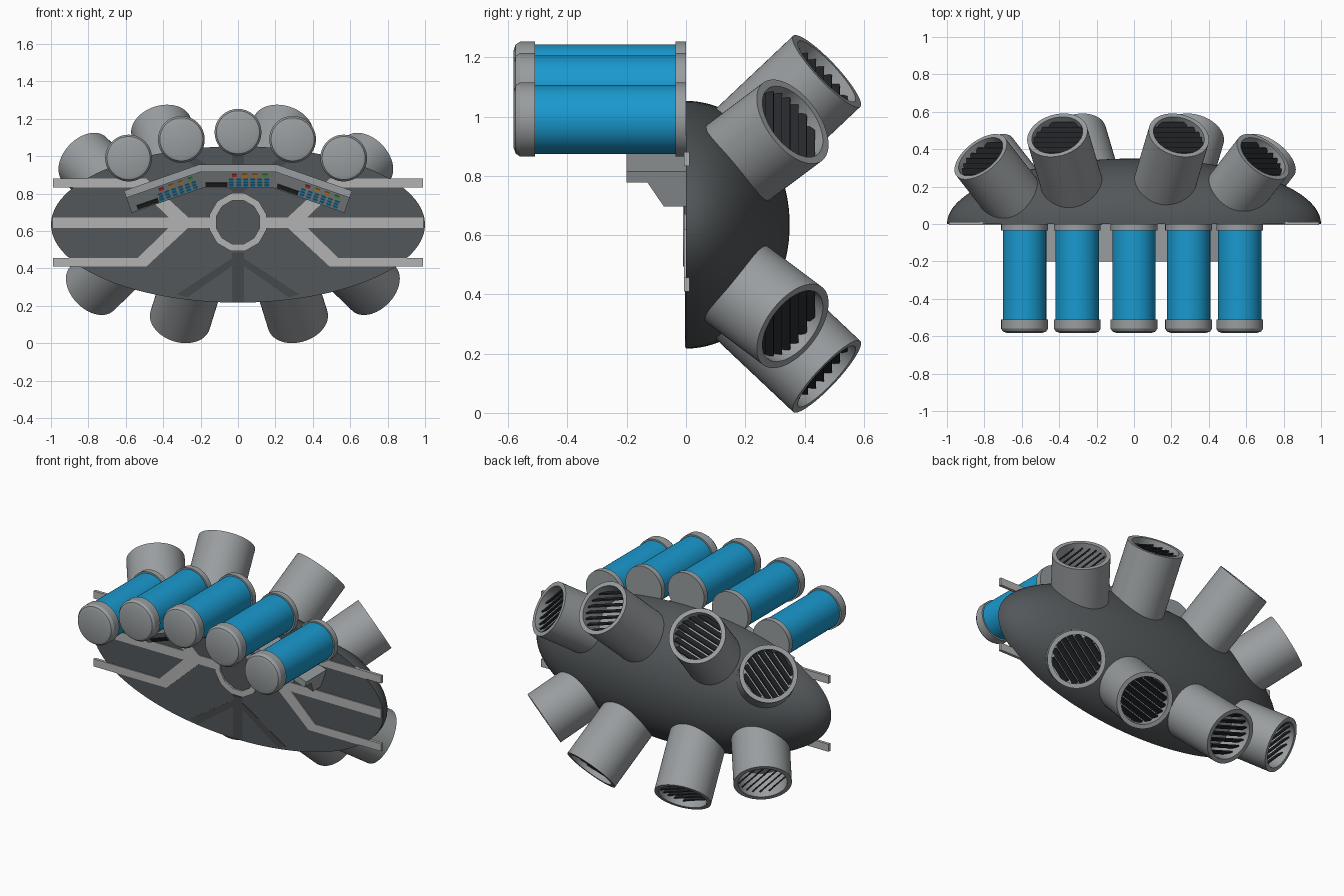
import bpy, bmesh, math
from mathutils import Vector, Matrix

if "Cube" in bpy.data.objects:
    bpy.data.objects.remove(bpy.data.objects["Cube"])

def mat(name, c):
    m = bpy.data.materials.new(name)
    m.diffuse_color = (*c, 1)
    m.use_nodes = True
    m.node_tree.nodes["Principled BSDF"].inputs["Base Color"].default_value = m.diffuse_color
    return m

BLUE = mat("blue", (0.01, 0.32, 0.62))
DARK = mat("dark_grey", (0.085, 0.095, 0.1))
BLACK = mat("black", (0.02, 0.022, 0.025))
MID = mat("mid_grey", (0.32, 0.34, 0.35))
LIGHT = mat("light_grey", (0.45, 0.45, 0.45))
GROOVE = mat("groove_grey", (0.06, 0.065, 0.07))
RED = mat("red", (0.7, 0.03, 0.02))
ORANGE = mat("orange", (0.8, 0.3, 0.02))
GREEN = mat("green", (0.08, 0.5, 0.06))

def finish(name, bm, material, smooth=True):
    bmesh.ops.remove_doubles(bm, verts=bm.verts, dist=1e-5)
    bmesh.ops.recalc_face_normals(bm, faces=bm.faces)
    me = bpy.data.meshes.new(name)
    bm.to_mesh(me)
    bm.free()
    if smooth:
        me.shade_smooth()
        me.set_sharp_from_angle(angle=math.radians(30))
    me.materials.append(material)
    ob = bpy.data.objects.new(name, me)
    bpy.context.collection.objects.link(ob)
    return ob

def frame(o, a, b, c):
    m = Matrix((a, b, c)).transposed().to_4x4()
    m.translation = o
    return m

def lathe(name, profile, m, material, n=64):
    # profile of (radius, height) spun around local z
    bm = bmesh.new()
    vs = [bm.verts.new((r, 0, h)) for r, h in profile]
    es = [bm.edges.new(p) for p in zip(vs, vs[1:])]
    bmesh.ops.spin(bm, geom=vs + es, cent=(0, 0, 0), axis=(0, 0, 1),
                   angle=2 * math.pi, steps=n, use_merge=True)
    bm.transform(m)
    return finish(name, bm, material)

def loft(name, sections, material):
    # closed cross-sections joined in sequence, capped at both ends
    bm = bmesh.new()
    rows = [[bm.verts.new(p) for p in s] for s in sections]
    k = len(rows[0])
    for a, b in zip(rows, rows[1:]):
        for i in range(k):
            j = (i + 1) % k
            bm.faces.new((a[i], a[j], b[j], b[i]))
    bm.faces.new(rows[0])
    bm.faces.new(rows[-1][::-1])
    return finish(name, bm, material, False)

def plate(name, pts, y0, y1, material):
    return loft(name, [[(x, y, z) for x, z in pts] for y in (y0, y1)], material)

def boxes(name, items, material):
    # items: (matrix, size)
    bm = bmesh.new()
    for m, s in items:
        bmesh.ops.create_cube(bm, size=1, matrix=m @ Matrix.Diagonal((*s, 1)))
    return finish(name, bm, material, False)

ZC = 0.635
X, Y, Z = Vector((1, 0, 0)), Vector((0, 1, 0)), Vector((0, 0, 1))

# half-ellipsoid body with flat front
arc = [(math.cos(i * math.pi / 48), math.sin(i * math.pi / 48)) for i in range(25)]
arc[-1] = (0, 1)
lathe("body", [(0, 0)] + arc,
      frame(Vector((0, 0, ZC)), -X, Z * 0.418, Y * 0.35), DARK, 96)

# exhaust tubes with slatted mouths
R = 0.165
tubes = [(-0.82, 1, 1), (-0.41, 0, 1), (0.24, 0, 1), (0.69, 1, 1),
         (-0.78, 1, -1), (-0.31, 0, -1), (0.32, 0, -1), (0.725, 1, -1)]
for i, (x, outer, up) in enumerate(tubes):
    sx = 1 if x > 0 else -1
    if outer:
        n, y, dz, length = Vector((0.53 * sx, 0.68, 0.51 * up)), 0.36, 0.345, 0.35
    else:
        n, y, dz, length = Vector((0.21 * sx, 0.71, 0.67 * up)), 0.475, 0.515, 0.48
    n.normalize()
    d = n.cross(Y).normalized()
    m = frame(Vector((x, y, ZC + 0.003 + up * dz)), d, n.cross(d), n)
    lathe(f"exhaust_tube_{i}", [(0, -length), (R, -length), (R, 0), (0.139, 0),
                                (0.139, -0.16), (0, -0.16)], m, MID)
    slats = []
    for k in range(-3, 4):
        v = k * 0.038
        w = 2 * math.sqrt(0.139 ** 2 - v * v)
        t = Matrix.Translation((0, v, -0.045)) @ Matrix.Rotation(math.radians(40), 4, 'X')
        slats.append((m @ t, (w, 0.008, 0.045)))
    boxes(f"exhaust_slats_{i}", slats, BLACK)

# blue canisters with end caps
for i, (x, z) in enumerate([(-0.585, 0.99), (-0.303, 1.09), (0, 1.128), (0.292, 1.09), (0.565, 0.99)]):
    m = frame(Vector((x, 0, z)), X, Z, -Y)
    lathe(f"canister_{i}", [(0, 0.03), (0.116, 0.03), (0.116, 0.515), (0, 0.515)], m, BLUE)
    lathe(f"canister_rear_cap_{i}", [(0, 0), (0.125, 0), (0.125, 0.035), (0, 0.035)], m, MID)
    lathe(f"canister_front_cap_{i}", [(0, 0.51), (0.125, 0.51), (0.125, 0.56), (0.115, 0.575),
                                      (0.095, 0.582), (0, 0.582)], m, MID)

# light trim bars on the front, running past the body edge
for sx in (-1, 1):
    plate("middle_bar", [(sx * 0.99, 0.617), (sx * 0.14, 0.617), (sx * 0.14, 0.672), (sx * 0.99, 0.672)],
          -0.006, 0.012, LIGHT)
    for sz in (-1, 1):
        pts = [(0.99, 0.235), (0.49, 0.235), (0.265, 0.027), (0.37, 0.027), (0.535, 0.188), (0.99, 0.188)]
        plate("bent_bar", [(sx * a, 0.645 + sz * b) for a, b in pts], -0.006, 0.012, LIGHT)
        # dark diagonal seams
        pts = [(0.03, 0.22), (0.03, 0.18), (0.33, 0.375), (0.27, 0.39)]
        plate("diagonal_seam", [(sx * a, ZC + sz * b) for a, b in pts], -0.002, 0.004, GROOVE)

# dark vertical seams above and below the ring
for sz in (-1, 1):
    plate("vertical_seam", [(-0.032, ZC + sz * 0.15), (0.032, ZC + sz * 0.15),
                            (0.032, ZC + sz * 0.415), (-0.032, ZC + sz * 0.415)], -0.003, 0.004, GROOVE)

# twelve-sided ring
lathe("ring", [(0.12, -0.012), (0.158, -0.012), (0.158, 0.01), (0.12, 0.01), (0.12, -0.012)],
      frame(Vector((0, 0, 0.647)), X, Z, -Y) @ Matrix.Rotation(math.radians(15), 4, 'Z'), LIGHT, 12)

# overhead console bent into three arms
profile = [(0, 0), (-0.2, 0), (-0.2, 0.04), (-0.13, 0.04), (-0.075, 0.125), (0, 0.125)]
path = [Vector(p) for p in ((-0.61, 0, 0.815), (-0.21, 0, 0.955), (0.21, 0, 0.955), (0.61, 0, 0.815))]
down = [Vector((0.33, 0, -0.944)), Vector((0.168, 0, -1)), Vector((-0.168, 0, -1)), Vector((-0.33, 0, -0.944))]
loft("console", [[p + q * h + Y * y for y, h in profile] for p, q in zip(path, down)], MID)

# buttons and displays on each console arm
groups = {"button_red": [], "button_orange": [], "button_green": [], "button_blue": [], "display": []}
for a, b in zip(path, path[1:]):
    u = (b - a).normalized()
    dn = Y.cross(u).normalized()
    if dn.z > 0:
        dn = -dn
    v = (Y * 0.055 + dn * 0.085).normalized()
    m = frame((a + b) / 2 + Y * -0.13 + dn * 0.04, u, v, u.cross(v))
    def put(key, s, t, w, h):
        groups[key].append((m @ Matrix.Translation((s, t, 0)), (w, h, 0.008)))
    for key, s in (("button_red", -0.02), ("button_orange", 0.035), ("button_orange", 0.09), ("button_green", 0.145)):
        put(key, s, 0.02, 0.026, 0.016)
    for c in range(6):
        for r in range(3):
            put("button_blue", -0.035 + c * 0.038, 0.05 + r * 0.018, 0.024, 0.011)
    put("display", -0.115, 0.08, 0.12, 0.026)
colors = {"button_red": RED, "button_orange": ORANGE, "button_green": GREEN, "button_blue": BLUE, "display": BLACK}
for key, items in groups.items():
    boxes(key, items, colors[key])
